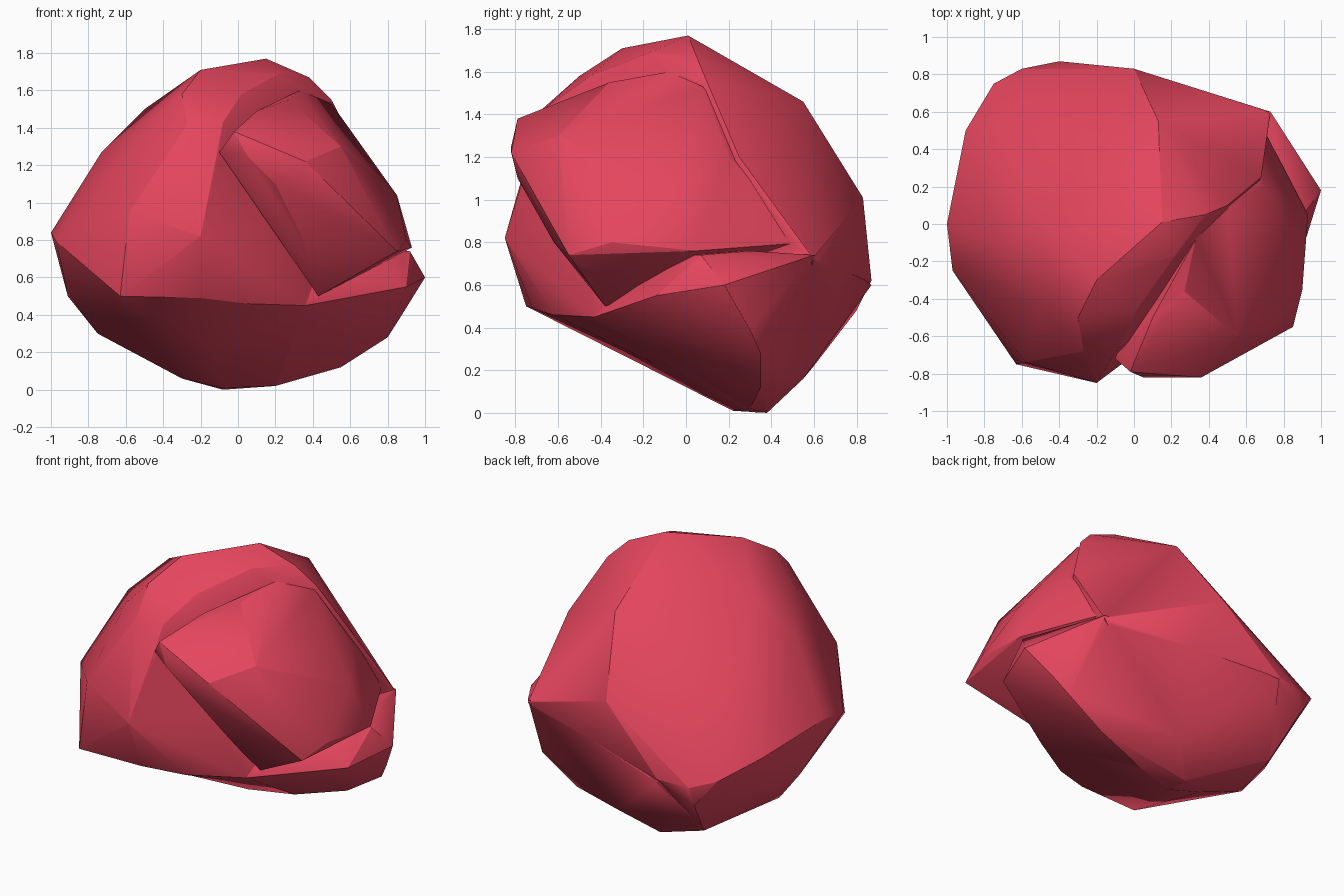
import bpy, bmesh, math

if "Cube" in bpy.data.objects:
    bpy.data.objects.remove(bpy.data.objects["Cube"])

# coral red stone colour
mat = bpy.data.materials.new("red_stone")
mat.diffuse_color = (0.78, 0.06, 0.11, 1)
mat.use_nodes = True
mat.node_tree.nodes["Principled BSDF"].inputs["Base Color"].default_value = mat.diffuse_color


def chunk(name, points):
    """A faceted stone chunk wrapped around a few corner points."""
    bm = bmesh.new()
    for p in points:
        bm.verts.new(p)
    bmesh.ops.convex_hull(bm, input=bm.verts[:])
    loose = [v for v in bm.verts if not v.link_faces]
    bmesh.ops.delete(bm, geom=loose, context='VERTS')
    bmesh.ops.recalc_face_normals(bm, faces=bm.faces[:])
    me = bpy.data.meshes.new(name)
    bm.to_mesh(me)
    bm.free()
    me.materials.append(mat)
    ob = bpy.data.objects.new(name, me)
    bpy.context.collection.objects.link(ob)
    return ob


# main body: pointed back, left side and crown
rock = chunk("rock", [
    (-1, 0, .84), (-.97, -.25, .79), (-.9, .5, .75), (-.75, .75, .65),
    (-.6, .83, .6), (-.62, .8, .48), (-.4, .87, .62), (0, .83, 1.01),
    (-.91, .12, .5), (-.75, .1, .3), (-.55, .6, .22), (-.63, -.75, .5),
    (-.58, -.74, .95), (-.2, -.85, .82), (-.2, -.72, .49), (.05, -.62, .46),
    (.36, -.43, .45), (-.27, -.68, 1.42), (-.08, -.66, 1.43),
    (-.73, -.1, 1.27), (-.5, -.45, 1.38), (-.5, 0, 1.5), (-.2, -.3, 1.71),
    (-.3, -.5, 1.58), (.15, .01, 1.77), (.22, -.17, 1.69), (.02, -.45, 1.58),
    (.38, .05, 1.67), (.5, .1, 1.55), (.13, .55, 1.46), (.68, .25, 1.2),
    (.73, .6, .72), (-.08, .33, 0)])

# lower shelf under the ledge on the right
shelf = chunk("lower_shelf", [
    (1, .18, .6), (.92, .07, .74), (.8, .3, .76), (.72, -.05, .74),
    (.73, .6, .74), (.36, -.43, .45), (.43, -.36, .51), (.45, -.28, .62),
    (.9, -.14, .55), (-.63, -.75, .5), (-.91, .12, .5), (-.75, .1, .3),
    (-.55, .6, .22), (-.4, .87, .6), (-.3, .25, .06), (-.08, .22, .01),
    (-.08, .38, 0), (.2, .3, .02), (.1, .55, .16), (.55, .35, .12),
    (.8, .35, .28), (.87, .3, .39), (0, .75, .7)])

# overhanging slab at the front right, blending up into the crown
slab = chunk("overhanging_slab", [
    (-.02, -.79, 1.38), (.05, -.82, 1.25), (-.1, -.72, 1.27), (.2, -.79, 1.1),
    (.36, -.82, 1.22), (.35, -.62, .8), (.38, -.5, .65), (.43, -.38, .5),
    (.85, -.55, .74), (.55, -.6, 1.3), (.9, -.35, .8), (.93, .05, .76),
    (.85, -.05, 1.04), (.27, -.36, 1.55), (.43, -.15, 1.5), (.1, -.5, 1.49),
    (.33, -.08, 1.6), (.5, .08, 1.53), (.66, .57, .8), (.69, .2, 1.2),
    (.1, 0, 1.0)])

# fuse the chunks into one stone
for part in (shelf, slab):
    m = rock.modifiers.new("fuse", 'BOOLEAN')
    m.operation = 'UNION'
    m.solver = 'EXACT'
    m.object = part
bpy.context.view_layer.update()
fused = bpy.data.meshes.new_from_object(
    rock.evaluated_get(bpy.context.evaluated_depsgraph_get()))
rock.modifiers.clear()
rock.data = fused
for part in (shelf, slab):
    bpy.data.objects.remove(part)

# softly worn corners and smooth shading
bev = rock.modifiers.new("worn_edges", 'BEVEL')
bev.width = 0.02
bev.segments = 2
bev.limit_method = 'ANGLE'
bev.angle_limit = math.radians(35)
bpy.context.view_layer.objects.active = rock
rock.select_set(True)
bpy.ops.object.shade_smooth_by_angle(angle=math.radians(75))
